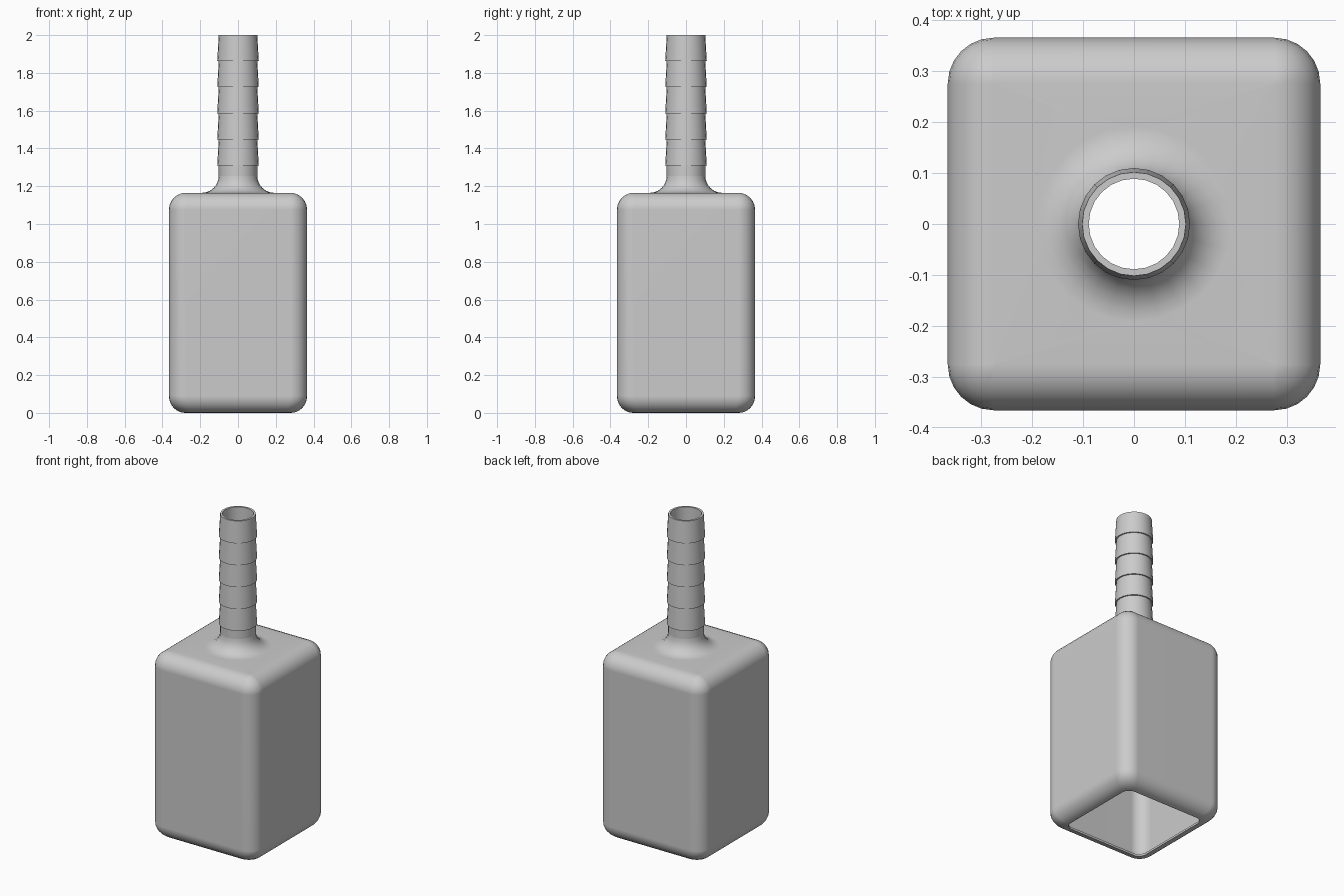
import bpy
import bmesh
from math import sin, cos, pi, radians

cube = bpy.data.objects.get("Cube")
if cube:
    bpy.data.objects.remove(cube, do_unlink=True)

WALL = 0.013      # shell thickness
ROUND = 0.09      # edge radius of the body
HALF = 0.366      # half width of the body
TOP = 1.165       # height of the body
PIPE = 0.102      # outer radius of the neck
STEPS = 6         # segments per quarter turn

grey = bpy.data.materials.new("plain_grey")
grey.use_nodes = True
grey.diffuse_color = (0.6, 0.6, 0.6, 1)
grey.node_tree.nodes["Principled BSDF"].inputs["Base Color"].default_value = (0.6, 0.6, 0.6, 1)


def section(half, radius, z):
    """Rounded square; a circle when half equals radius."""
    points = []
    for quarter in range(4):
        mid = quarter * pi / 2 + pi / 4
        cx = (half - radius) * (1 if cos(mid) > 0 else -1)
        cy = (half - radius) * (1 if sin(mid) > 0 else -1)
        for i in range(STEPS + 1):
            a = (quarter + i / STEPS) * pi / 2
            points.append((cx + radius * cos(a), cy + radius * sin(a), z))
    return points


def loft(name, levels):
    """Skin a list of (half, radius, z) sections into one smooth object."""
    bm = bmesh.new()
    rings = [[bm.verts.new(p) for p in section(*level)] for level in levels]
    for low, high in zip(rings, rings[1:]):
        for i in range(len(low)):
            j = (i + 1) % len(low)
            bm.faces.new((low[i], low[j], high[j], high[i]))
    bmesh.ops.remove_doubles(bm, verts=bm.verts, dist=1e-5)
    mesh = bpy.data.meshes.new(name)
    bm.to_mesh(mesh)
    bm.free()
    mesh.materials.append(grey)
    mesh.shade_smooth()
    mesh.set_sharp_from_angle(angle=radians(35))
    obj = bpy.data.objects.new(name, mesh)
    bpy.context.collection.objects.link(obj)
    weighted = obj.modifiers.new("flat_sides", 'WEIGHTED_NORMAL')
    weighted.keep_sharp = True
    return obj


def shell(t):
    """Body skin from the bottom opening to the neck, set inward by t."""
    r = ROUND - t
    turn = [i / STEPS * pi / 2 for i in range(STEPS + 1)]
    flat = HALF - ROUND
    bottom = [(0.28 + (HALF - 0.28 - t) * sin(a), 0.05 + (0.04 - t) * sin(a),
               ROUND - r * cos(a)) for a in turn]
    shoulder = [(flat + r * cos(a), max(r * cos(a), 0.002),
                 TOP - ROUND + r * sin(a)) for a in turn]
    fillet = []
    for a in turn:
        radius = PIPE + ROUND - (ROUND + t) * sin(a)
        fillet.append((radius, radius, TOP + ROUND - (ROUND + t) * cos(a)))
    return bottom + shoulder + fillet


# Hollow body, open below, with a fillet up to the neck
loft("hollow_body", shell(WALL)[::-1] + shell(0))

# Barbed neck: straight base, five tapered barbs, rim and bore
base = TOP + ROUND
first, pitch = 1.31, 0.138
neck = [(PIPE, PIPE, base), (PIPE, PIPE, first)]
for i in range(5):
    z = first + i * pitch
    neck += [(0.11, 0.11, z), (PIPE, PIPE, z + pitch)]
bore = PIPE - WALL
neck += [(bore, bore, 2.0), (bore, bore, base)]
loft("barbed_neck", neck)
